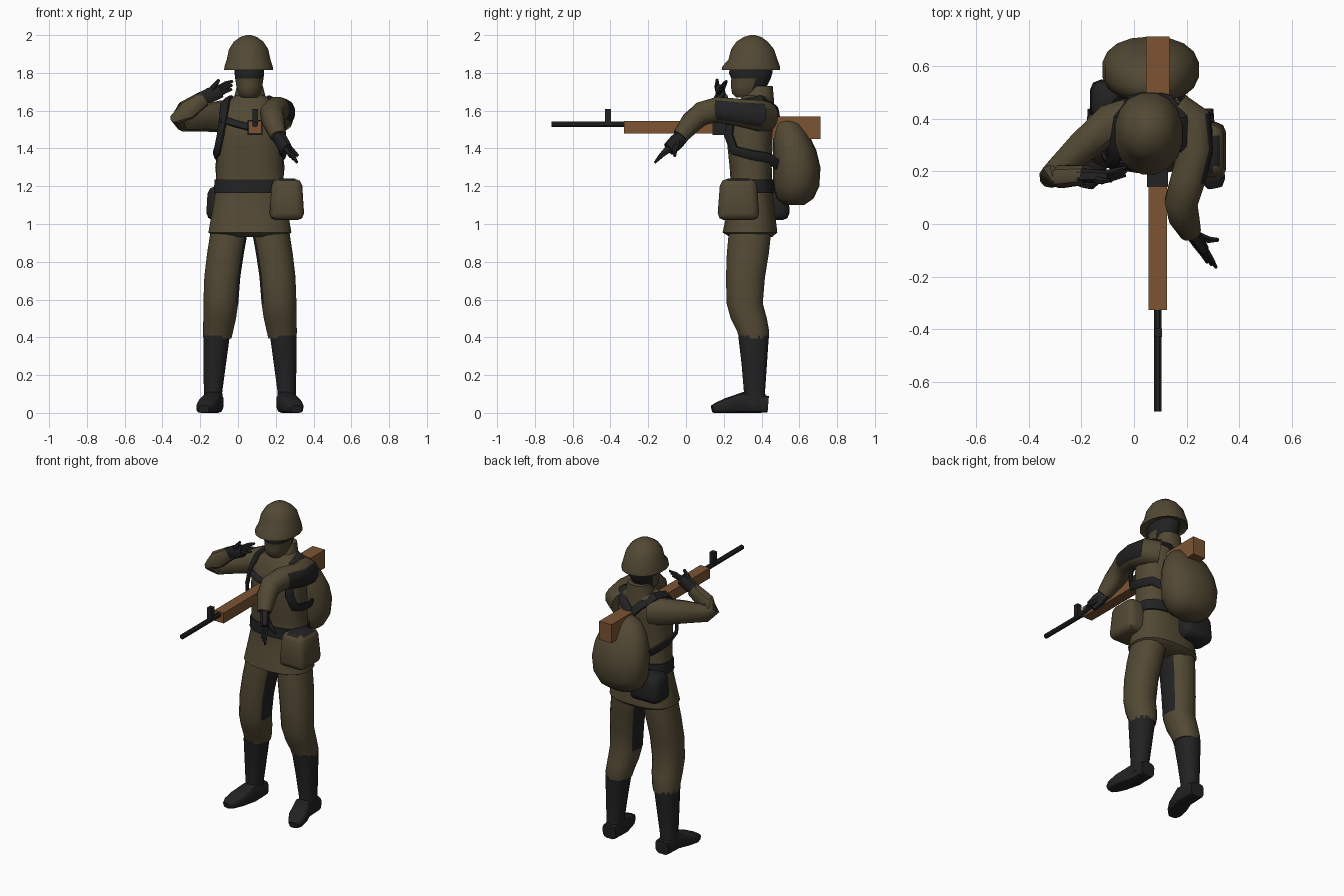
import bpy, bmesh, math
from mathutils import Vector

CX = 0.063          # body centre line


def material(name, rgb):
    m = bpy.data.materials.new(name)
    m.diffuse_color = (*rgb, 1)
    return m


OLIVE = material("olive cloth", (0.085, 0.066, 0.034))
BLACK = material("black leather", (0.016, 0.016, 0.017))
WOOD = material("brown wood", (0.20, 0.088, 0.034))


def finish(name, bm, mats, rule=None, angle=40):
    """Turn a bmesh into an object; rule(centre, normal) true picks the second material."""
    bmesh.ops.recalc_face_normals(bm, faces=bm.faces)
    bm.normal_update()
    if rule:
        for f in bm.faces:
            f.material_index = int(bool(rule(f.calc_center_median(), f.normal)))
    me = bpy.data.meshes.new(name)
    bm.to_mesh(me)
    bm.free()
    for m in mats:
        me.materials.append(m)
    me.shade_smooth()
    me.set_sharp_from_angle(angle=math.radians(angle))
    ob = bpy.data.objects.new(name, me)
    bpy.context.collection.objects.link(ob)
    return ob


def skin(name, rings, mats, n, p, rule=None):
    """Loft superellipse rings given as (centre, u, v)."""
    bm = bmesh.new()
    loops = []
    for c, u, v in rings:
        loop = []
        for i in range(n):
            a = 2 * math.pi * (i + 0.5) / n
            x, y = math.cos(a), math.sin(a)
            x = math.copysign(abs(x) ** (2 / p), x)
            y = math.copysign(abs(y) ** (2 / p), y)
            q = c + u * x + v * y
            q.z = max(q.z, 0)
            loop.append(bm.verts.new(q))
        loops.append(loop)
    for a, b in zip(loops, loops[1:]):
        for i in range(n):
            j = (i + 1) % n
            bm.faces.new((a[i], a[j], b[j], b[i]))
    bm.faces.new(loops[0])
    bm.faces.new(loops[-1])
    return finish(name, bm, mats, rule)


def stack(name, rows, mats, n=16, p=2.3, rule=None):
    """Rows of (z, x centre, half width, y front, y back)."""
    rings = [(Vector((x, (a + b) / 2, z)), Vector((w, 0, 0)), Vector((0, (b - a) / 2, 0)))
             for z, x, w, a, b in rows]
    return skin(name, rings, mats, n, p, rule)


def tube(name, pts, radii, mats, n=10, p=2.2, hub=None, rule=None):
    """Sweep along pts; radii (wide, thick); thick axis points up or away from hub."""
    pts = [Vector(q) for q in pts]
    rings = []
    for i, q in enumerate(pts):
        t = Vector()
        if i:
            t += (q - pts[i - 1]).normalized()
        if i < len(pts) - 1:
            t += (pts[i + 1] - q).normalized()
        t.normalize()
        r = (q - Vector(hub)) if hub else Vector((0, 0, 1))
        v = (r - t * r.dot(t)).normalized()
        a, b = radii[i] if isinstance(radii, list) else radii
        rings.append((q, t.cross(v) * a, v * b))
    return skin(name, rings, mats, n, p, rule)


def box(name, lo, hi, mats, bevel=0.0, taper=1.0, rule=None):
    bm = bmesh.new()
    bmesh.ops.create_cube(bm, size=1)
    lo, hi = Vector(lo), Vector(hi)
    mid, size = (lo + hi) / 2, hi - lo
    for v in bm.verts:
        k = taper if v.co.z > 0 else 1
        v.co = mid + Vector((v.co.x * size.x * k, v.co.y * size.y * k, v.co.z * size.z))
    if bevel:
        bmesh.ops.bevel(bm, geom=bm.edges[:], offset=bevel, segments=2, profile=0.5,
                        affect='EDGES')
    return finish(name, bm, mats, rule, 50 if bevel else 20)


# jacket, belt and collar
stack("jacket", [(0.93, CX, 0.185, 0.235, 0.455), (0.955, CX, 0.222, 0.192, 0.485),
                 (1.08, CX, 0.20, 0.22, 0.47), (1.18, CX, 0.183, 0.238, 0.458),
                 (1.30, CX, 0.178, 0.23, 0.455), (1.45, CX, 0.174, 0.214, 0.46),
                 (1.55, CX, 0.172, 0.222, 0.47), (1.63, CX, 0.15, 0.265, 0.465),
                 (1.68, CX, 0.08, 0.30, 0.45)], [OLIVE], 20, 2.5)
stack("belt", [(1.165, CX, 0.193, 0.225, 0.47), (1.235, CX, 0.189, 0.228, 0.466)],
      [BLACK], 20, 2.5)
stack("collar", [(1.62, CX, 0.10, 0.28, 0.47), (1.68, CX, 0.083, 0.305, 0.465),
                 (1.73, CX, 0.07, 0.35, 0.46)], [OLIVE])

# head with cloth lower face, then helmet
stack("head", [(1.67, 0.06, 0.045, 0.265, 0.38), (1.69, 0.06, 0.06, 0.243, 0.40),
               (1.73, 0.06, 0.07, 0.236, 0.43), (1.77, 0.06, 0.076, 0.238, 0.45),
               (1.80, 0.06, 0.08, 0.225, 0.46), (1.86, 0.06, 0.08, 0.245, 0.46)],
      [BLACK, OLIVE], 16, 2.3, lambda c, n: c.z < 1.76 and c.y < 0.34)
stack("helmet", [(1.828, 0.056, 0.115, 0.21, 0.48), (1.815, 0.056, 0.132, 0.186, 0.502),
                 (1.835, 0.056, 0.130, 0.19, 0.50), (1.87, 0.056, 0.118, 0.222, 0.487),
                 (1.925, 0.056, 0.106, 0.237, 0.468), (1.965, 0.056, 0.08, 0.265, 0.435),
                 (1.99, 0.056, 0.045, 0.305, 0.40), (2.0, 0.056, 0.012, 0.34, 0.365)],
      [OLIVE], 16, 2.1)

# trouser legs with dark inner patches, boots and feet
for side, s in (("right", -1), ("left", 1)):
    X = lambda d: CX + s * d
    stack(side + "_trouser_leg",
          [(1.0, X(0.11), 0.095, 0.23, 0.45), (0.93, X(0.115), 0.10, 0.222, 0.45),
           (0.84, X(0.13), 0.099, 0.214, 0.44), (0.72, X(0.146), 0.097, 0.21, 0.42),
           (0.58, X(0.154), 0.094, 0.213, 0.408), (0.50, X(0.16), 0.088, 0.235, 0.43),
           (0.43, X(0.169), 0.081, 0.27, 0.442), (0.395, X(0.172), 0.076, 0.28, 0.44)],
          [OLIVE, BLACK], 16, 2.2,
          lambda c, n: 0.57 < c.z < 0.95 and n.x * s < -0.85)
    stack(side + "_boot",
          [(0.41, X(0.176), 0.072, 0.274, 0.441), (0.25, X(0.187), 0.061, 0.293, 0.43),
           (0.11, X(0.195), 0.05, 0.305, 0.42), (0.04, X(0.195), 0.052, 0.30, 0.43)],
          [BLACK], 12)
    tube(side + "_foot",
         [(X(0.192), 0.435, 0.045), (X(0.193), 0.31, 0.055), (X(0.222), 0.22, 0.038),
          (X(0.24), 0.165, 0.026), (X(0.245), 0.14, 0.02)],
         [(0.048, 0.045), (0.054, 0.057), (0.057, 0.04), (0.045, 0.028), (0.028, 0.02)],
         [BLACK], 12, 3.5)

# sleeves
tube("right_sleeve", [(-0.02, 0.41, 1.565), (-0.09, 0.385, 1.57), (-0.2, 0.29, 1.56),
                      (-0.29, 0.205, 1.545), (-0.315, 0.18, 1.56), (-0.275, 0.18, 1.60),
                      (-0.18, 0.187, 1.665)],
     [(0.07, 0.08), (0.075, 0.085), (0.062, 0.07), (0.05, 0.055), (0.045, 0.05),
      (0.045, 0.055), (0.038, 0.042)], [OLIVE])
tube("left_sleeve", [(0.16, 0.42, 1.565), (0.225, 0.38, 1.575), (0.235, 0.28, 1.59),
                     (0.205, 0.17, 1.605), (0.18, 0.085, 1.585), (0.188, 0.03, 1.54),
                     (0.213, -0.03, 1.465)],
     [(0.08, 0.08), (0.08, 0.085), (0.068, 0.075), (0.068, 0.07), (0.065, 0.065),
      (0.06, 0.058), (0.042, 0.042)], [OLIVE, BLACK], 12,
     rule=lambda c, n: 0.2 < c.y < 0.36 and n.x > 0.8)


# gloves: palm, fingers and thumb
def glove(side, wrist, knuckle, tip, thumb, spread):
    w, k, t, h, d = map(Vector, (wrist, knuckle, tip, thumb, spread))
    tube(side + "_palm", [w, w.lerp(k, 0.5), k], [(0.03, 0.034), (0.028, 0.042), (0.024, 0.038)],
         [BLACK], 8, 2.6)
    for i in (-1, 0, 1):
        a = k.lerp(w, 0.15) + d * i
        e = t + d * i * 1.2
        tube(f"{side}_finger_{i + 2}", [a, a.lerp(e, 0.5) + Vector((0, 0, 0.006)), e],
             [(0.014, 0.015), (0.012, 0.013), (0.007, 0.007)], [BLACK], 6)
    b = w.lerp(k, 0.35)
    tube(side + "_thumb", [b, b.lerp(h, 0.6) + Vector((0, -0.008, 0)), h],
         [(0.02, 0.02), (0.014, 0.015), (0.008, 0.008)], [BLACK], 6)


glove("right", (-0.205, 0.183, 1.66), (-0.09, 0.18, 1.705), (-0.03, 0.2, 1.735),
      (-0.1, 0.165, 1.765), (0.002, 0.012, 0.018))
glove("left", (0.205, -0.01, 1.475), (0.258, -0.09, 1.395), (0.295, -0.155, 1.34),
      (0.318, -0.06, 1.36), (0.014, -0.008, -0.012))

# shoulder harness: a loop on each side, crossing strap on the chest
HUB = (CX, 0.35, 1.42)
for side, s in (("right", -1), ("left", 1)):
    path = [(0.0, 0.485, 1.55), (0.06, 0.475, 1.615), (0.115, 0.40, 1.665),
            (0.13, 0.30, 1.645), (0.14, 0.24, 1.57), (0.155, 0.225, 1.47),
            (0.172, 0.255, 1.39), (0.182, 0.35, 1.365), (0.165, 0.44, 1.35),
            (0.11, 0.49, 1.31)]
    tube(side + "_shoulder_strap", [(CX + s * x, y, z) for x, y, z in path],
         (0.027, 0.011), [BLACK], 8, 3, HUB)
tube("chest_strap", [(-0.085, 0.235, 1.555), (-0.01, 0.218, 1.53), (0.07, 0.212, 1.51)],
     (0.02, 0.01), [BLACK], 8, 3, HUB)

# rucksack on the back
stack("rucksack", [(1.10, CX, 0.085, 0.52, 0.625), (1.135, CX, 0.14, 0.48, 0.675),
                   (1.20, CX, 0.176, 0.462, 0.706), (1.30, CX, 0.186, 0.46, 0.712),
                   (1.39, CX, 0.175, 0.46, 0.69), (1.47, CX, 0.145, 0.46, 0.652),
                   (1.53, CX, 0.10, 0.47, 0.61), (1.56, CX, 0.045, 0.50, 0.565)],
      [OLIVE], 18, 2.3)

# hip pouch with dark flap, and the black bag behind the belt
box("hip_pouch", (0.165, 0.165, 1.02), (0.352, 0.39, 1.24), [OLIVE, BLACK], 0.038, 0.85,
    lambda c, n: n.z > 0.9)
box("belt_bag", (-0.17, 0.385, 1.02), (0.045, 0.55, 1.2), [BLACK], 0.04, 0.9)

# rifle
box("rifle_butt", (0.045, 0.45, 1.45), (0.135, 0.712, 1.57), [WOOD])
box("rifle_receiver", (0.05, 0.14, 1.472), (0.13, 0.46, 1.55), [BLACK])
box("rifle_forend", (0.055, -0.327, 1.478), (0.125, 0.145, 1.546), [WOOD])
tube("rifle_barrel", [(0.09, -0.712, 1.527), (0.09, -0.3, 1.527)], (0.016, 0.016),
     [BLACK], 8, 2)
box("rifle_sight", (0.077, -0.43, 1.53), (0.107, -0.397, 1.61), [BLACK])
